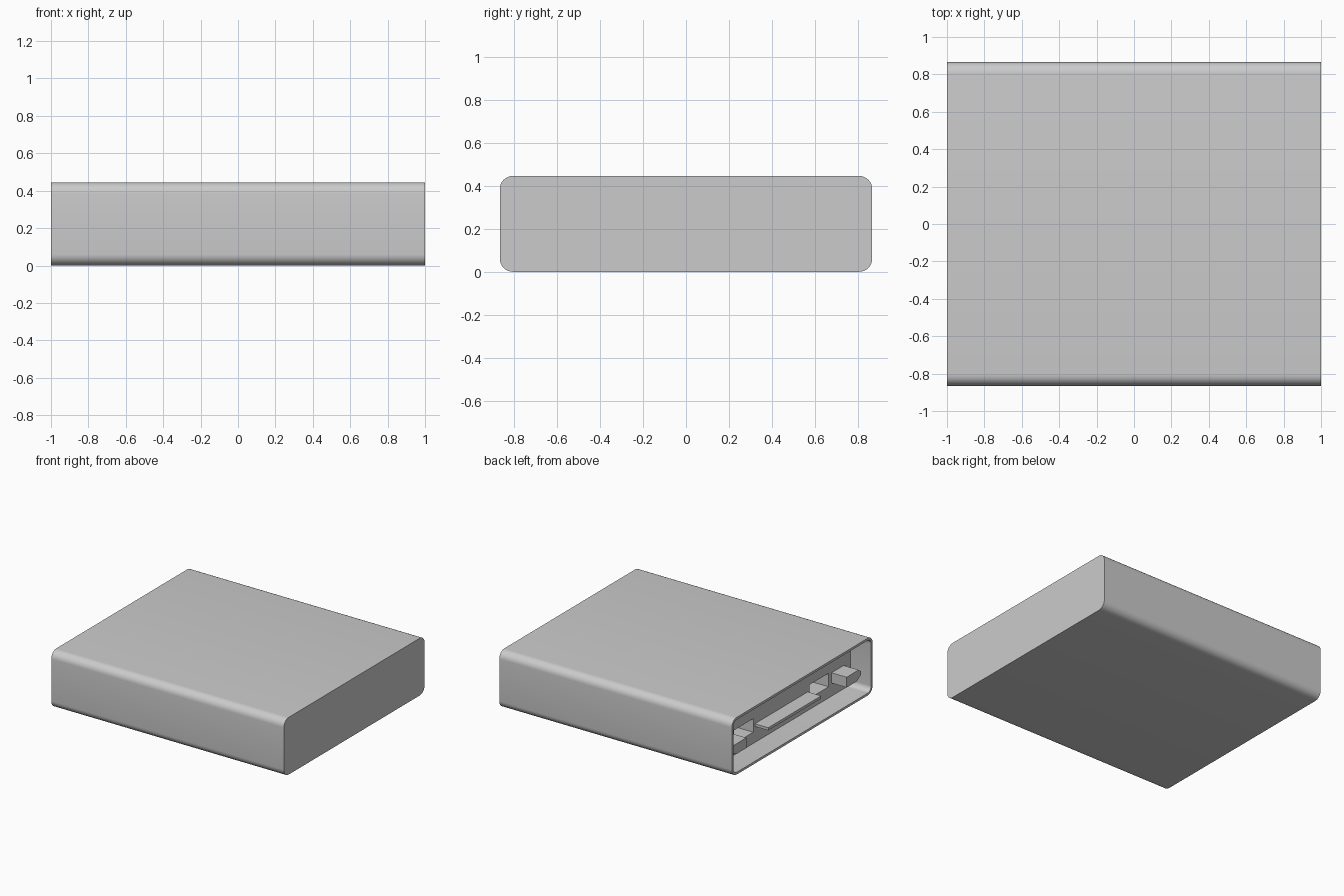
import bpy, bmesh, math

if "Cube" in bpy.data.objects:
    bpy.data.objects.remove(bpy.data.objects["Cube"])

HALF_Y, HEIGHT, RADIUS, WALL = 0.865, 0.445, 0.06, 0.018
PANEL_X = -0.82          # face of the connector panel inside the open end


def rounded_rect(y, z0, z1, r, steps=8):
    """Rounded rectangle in the YZ plane, counter-clockwise."""
    pts = []
    for cy, cz, start in ((y - r, z1 - r, 0), (r - y, z1 - r, 90),
                          (r - y, z0 + r, 180), (y - r, z0 + r, 270)):
        for i in range(steps + 1):
            a = math.radians(start + 90 * i / steps)
            pts.append((cy + r * math.cos(a), cz + r * math.sin(a)))
    return pts


def prism(name, outline, x0, x1):
    """Extrude a YZ outline along x."""
    bm = bmesh.new()
    face = bm.faces.new([bm.verts.new((x0, y, z)) for y, z in outline])
    ext = bmesh.ops.extrude_face_region(bm, geom=[face])
    for v in ext["geom"]:
        if isinstance(v, bmesh.types.BMVert):
            v.co.x = x1
    bmesh.ops.recalc_face_normals(bm, faces=bm.faces[:])
    mesh = bpy.data.meshes.new(name)
    bm.to_mesh(mesh)
    bm.free()
    obj = bpy.data.objects.new(name, mesh)
    bpy.context.collection.objects.link(obj)
    return obj


def rect(y0, y1, z0, z1):
    return [(y0, z0), (y1, z0), (y1, z1), (y0, z1)]


def cut(target, cutter):
    """Subtract the cutter, then remove it."""
    cutter.hide_render = True
    mod = target.modifiers.new("cut", 'BOOLEAN')
    mod.operation, mod.solver, mod.object = 'DIFFERENCE', 'EXACT', cutter
    bpy.context.view_layer.objects.active = target
    bpy.ops.object.modifier_apply(modifier=mod.name)
    bpy.data.objects.remove(cutter)


# Casing with rounded long edges, closed on the right
casing = prism("casing", rounded_rect(HALF_Y, 0, HEIGHT, RADIUS), -1, 1)

# Open recess on the left end
cut(casing, prism("recess_cutter",
                  rounded_rect(HALF_Y - WALL, WALL, HEIGHT - WALL, RADIUS - WALL),
                  -1.1, PANEL_X))

# Two sockets sunk into the panel, and two chamfered guide pegs beside them
peg = [(0.616, 0.12), (0.74, 0.12), (0.79, 0.15), (0.79, 0.18),
       (0.765, 0.2), (0.616, 0.2)]
for side, label in ((1, "back"), (-1, "front")):
    cut(casing, prism("socket_cutter", rect(side * 0.345, side * 0.58, 0.105, 0.21),
                      PANEL_X - 0.05, PANEL_X + 0.15))
    prism("guide_peg_" + label, [(side * y, z) for y, z in peg],
          PANEL_X + 0.01, PANEL_X - 0.13)

# Flat connector tongue in the middle
prism("connector_tongue", rect(-0.325, 0.325, 0.142, 0.163),
      PANEL_X + 0.01, PANEL_X - 0.115)

# Smooth the rounded edges, keep the rest crisp
bpy.ops.object.select_all(action='DESELECT')
casing.select_set(True)
bpy.context.view_layer.objects.active = casing
bpy.ops.object.shade_smooth_by_angle(angle=math.radians(30))
